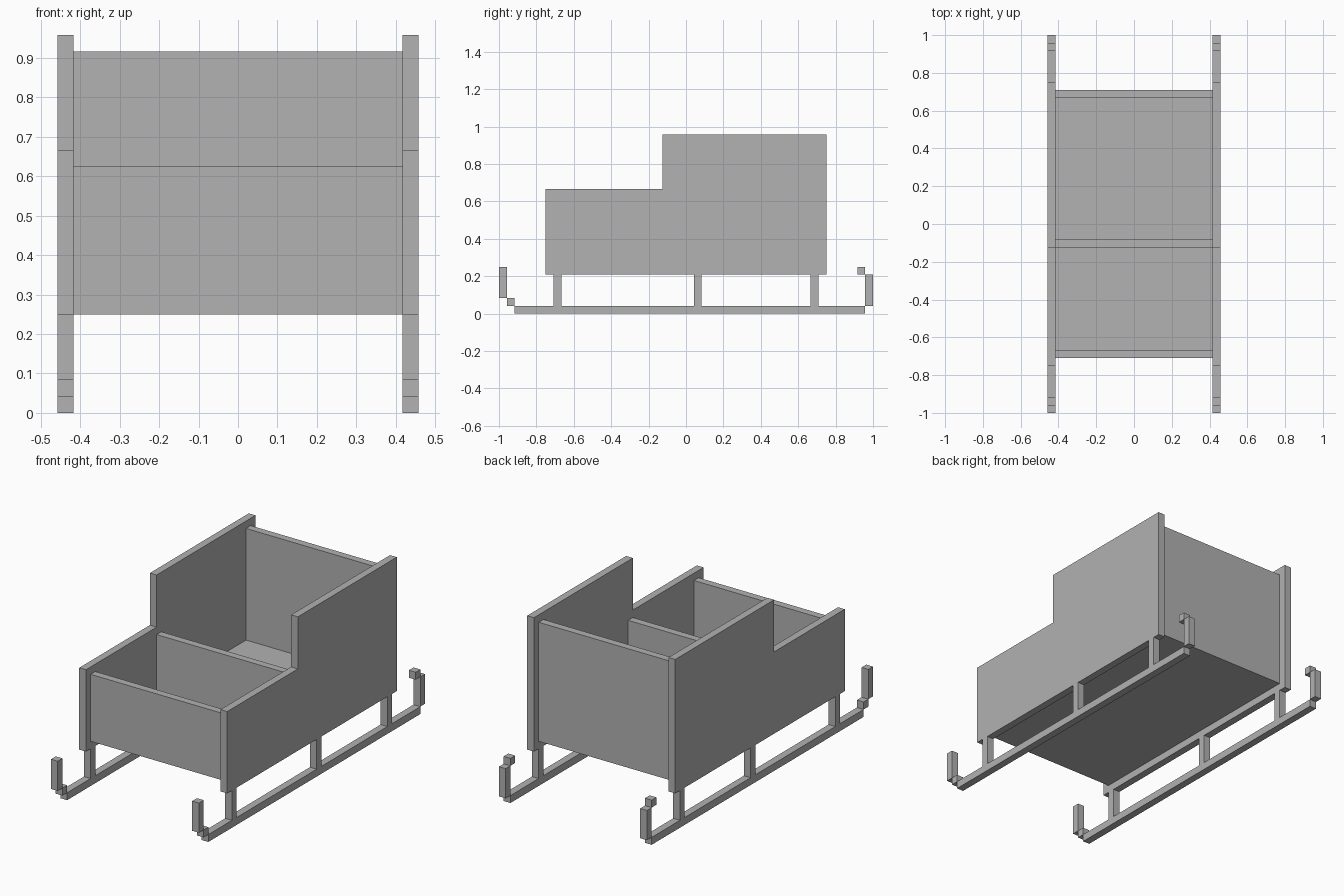
import bpy
import bmesh

cube = bpy.data.objects.get("Cube")
if cube:
    bpy.data.objects.remove(cube, do_unlink=True)

U = 1 / 24  # board thickness; all sizes below are in boards

grey = bpy.data.materials.new("plain_grey")
grey.use_nodes = True
colour = (0.445, 0.445, 0.445, 1)
grey.diffuse_color = colour
grey.node_tree.nodes["Principled BSDF"].inputs["Base Color"].default_value = colour


def prism(name, outline, x0, x1):
    """Extrude a (y, z) outline from x0 to x1."""
    bm = bmesh.new()
    face = bm.faces.new([bm.verts.new((x0 * U, y * U, z * U)) for y, z in outline])
    new = bmesh.ops.extrude_face_region(bm, geom=[face])["geom"]
    moved = [v for v in new if isinstance(v, bmesh.types.BMVert)]
    bmesh.ops.translate(bm, verts=moved, vec=((x1 - x0) * U, 0, 0))
    bmesh.ops.recalc_face_normals(bm, faces=bm.faces)
    mesh = bpy.data.meshes.new(name)
    bm.to_mesh(mesh)
    bm.free()
    mesh.materials.append(grey)
    obj = bpy.data.objects.new(name, mesh)
    bpy.context.collection.objects.link(obj)
    return obj


def board(name, y0, y1, z0, z1, x0=-10, x1=10):
    return prism(name, [(y0, z0), (y1, z0), (y1, z1), (y0, z1)], x0, x1)


# Box between the sides
board("floor", -16, 16, 6, 7)
board("front_panel", -17, -16, 6, 15)
board("seat_divider", -3, -2, 7, 15)
board("back_panel", 16, 17, 6, 22)

# Stepped sides, posts and runners
side_outline = [(-18, 5), (18, 5), (18, 23), (-3, 23), (-3, 16), (-18, 16)]
for label, x0 in (("left", 10), ("right", -11)):
    x1 = x0 + 1
    prism(label + "_side", side_outline, x0, x1)
    board(label + "_runner", -22, 23, 0, 1, x0, x1)
    for place, y in (("front", -17), ("middle", 1), ("back", 16)):
        board(f"{label}_{place}_post", y, y + 1, 1, 5, x0, x1)
    # Upturned runner ends
    board(label + "_front_curl_step", -23, -22, 1, 2, x0, x1)
    board(label + "_front_curl", -24, -23, 2, 6, x0, x1)
    board(label + "_back_curl", 23, 24, 1, 5, x0, x1)
    board(label + "_back_curl_tip", 22, 23, 5, 6, x0, x1)
